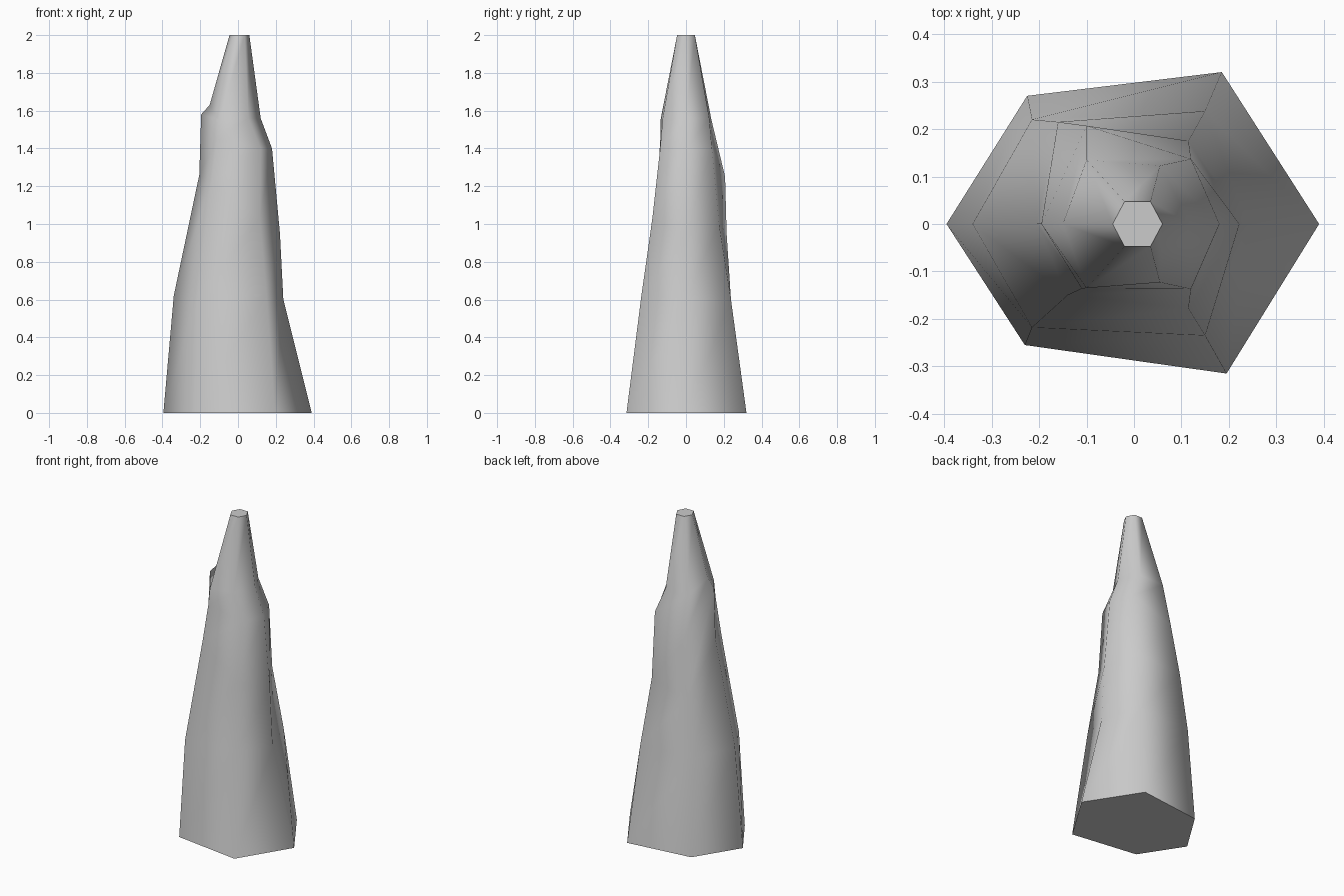
import bpy
import bmesh

default = bpy.data.objects.get("Cube")
if default:
    bpy.data.objects.remove(default, do_unlink=True)


def make_material(name, color):
    material = bpy.data.materials.new(name)
    material.use_nodes = True
    material.diffuse_color = color
    material.node_tree.nodes["Principled BSDF"].inputs["Base Color"].default_value = color
    return material


# Ridge lines of the six-sided spire, each running from base to tip
left_ridge = [(.39, 0, 0), (.24, 0, .6), (.222, 0, .95),
              (.18, 0, 1.4), (.12, 0, 1.56), (.06, 0, 2)]
back_left_ridge = [(.185, .32, 0), (.15, .238, .6), (.115, .175, 1),
                   (.12, .137, 1.4), (.055, .123, 1.56), (.035, .047, 2)]
back_right_ridge = [(-.225, .27, 0), (-.215, .22, .6), (-.16, .215, .95),
                    (-.1, .207, 1.25), (-.1, .135, 1.55), (-.02, .047, 2)]
right_ridge = [(-.395, 0, 0), (-.34, 0, .62), (-.205, 0, 1.26),
               (-.195, 0, 1.58), (-.15, 0, 1.63), (-.045, 0, 2)]
front_right_ridge = [(-.23, -.255, 0), (-.215, -.218, .6), (-.14, -.15, 1.22),
                     (-.11, -.136, 1.45), (-.1, -.135, 1.55), (-.02, -.047, 2)]
front_left_ridge = [(.195, -.315, 0), (.15, -.235, .63), (.115, -.178, 1.03),
                    (.12, -.137, 1.4), (.055, -.123, 1.56), (.035, -.047, 2)]
ridges = [left_ridge, back_left_ridge, back_right_ridge,
          right_ridge, front_right_ridge, front_left_ridge]

# Skin neighbouring ridges together and cap both ends
bm = bmesh.new()
columns = [[bm.verts.new(point) for point in ridge] for ridge in ridges]
for index, column in enumerate(columns):
    following = columns[(index + 1) % len(columns)]
    for low in range(len(column) - 1):
        face = bm.faces.new((column[low], following[low],
                             following[low + 1], column[low + 1]))
        face.smooth = True
base_cap = bm.faces.new([column[0] for column in reversed(columns)])
tip_cap = bm.faces.new([column[-1] for column in columns])

# Keep the rims of the caps crisp
for cap in (base_cap, tip_cap):
    for edge in cap.edges:
        edge.smooth = False

mesh = bpy.data.meshes.new("rock_spire")
bm.to_mesh(mesh)
bm.free()
mesh.materials.append(make_material("stone_grey", (.6, .6, .6, 1)))
spire = bpy.data.objects.new("rock_spire", mesh)
bpy.context.collection.objects.link(spire)
